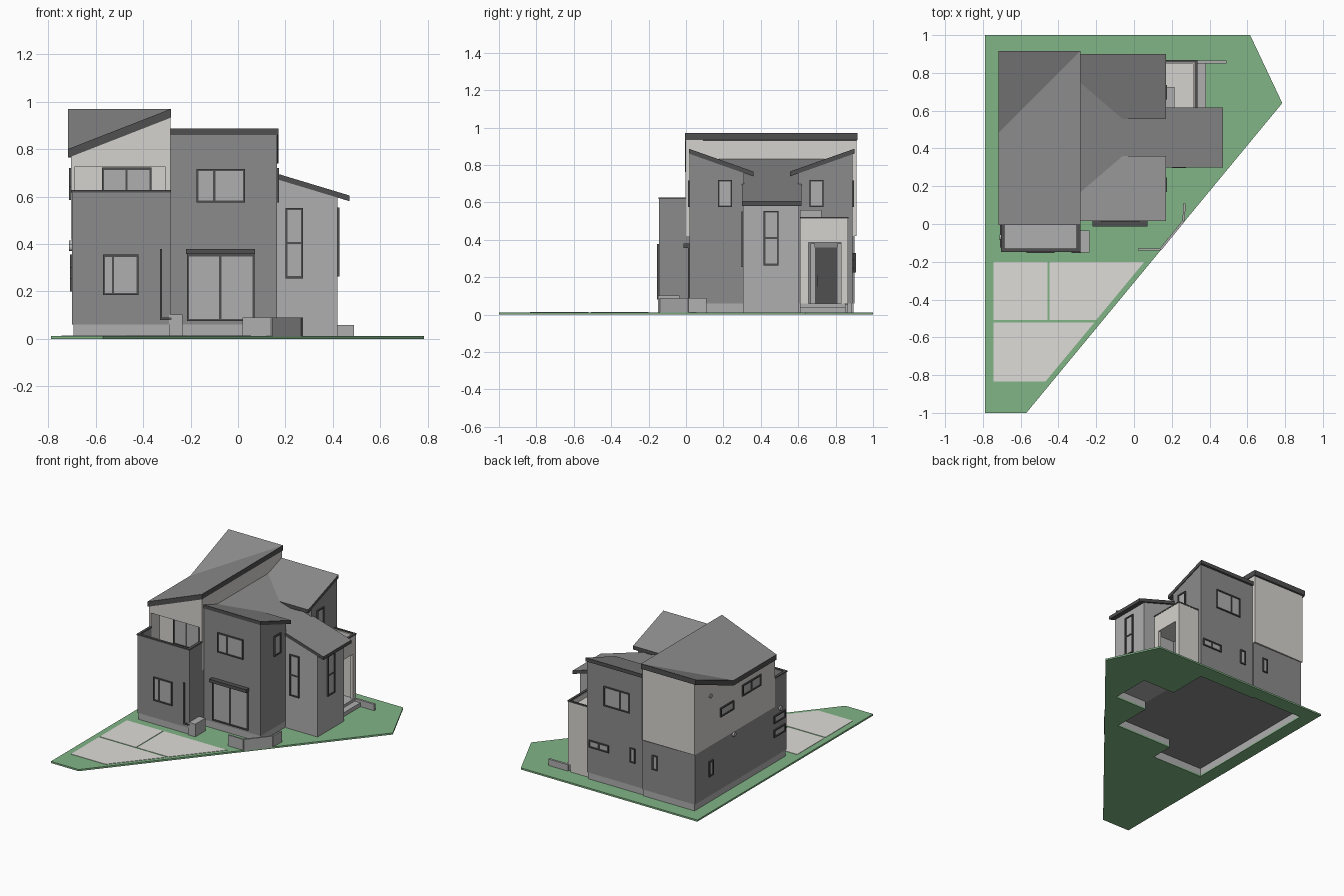
import bpy, bmesh
from mathutils import Vector

if "Cube" in bpy.data.objects:
    bpy.data.objects.remove(bpy.data.objects["Cube"])


def mat(name, r, g, b):
    m = bpy.data.materials.new(name)
    m.diffuse_color = (r, g, b, 1)
    m.use_nodes = True
    m.node_tree.nodes["Principled BSDF"].inputs["Base Color"].default_value = m.diffuse_color
    return m


GREEN = mat("grass", .22, .46, .24)
PAVE = mat("paving", .74, .72, .68)
WALL = mat("dark_wall", .26, .26, .26)
CREAM = mat("cream_wall", .66, .65, .61)
LIGHT = mat("light_grey", .43, .43, .43)
ROOF = mat("roof_grey", .26, .26, .26)
TRIM = mat("dark_trim", .08, .08, .08)


def finish(name, bm, *mats):
    bmesh.ops.recalc_face_normals(bm, faces=bm.faces)
    if len(mats) > 1:  # second material on edges and underside
        for f in bm.faces:
            f.normal_update()
            f.material_index = 0 if f.normal.z > .5 else 1
    me = bpy.data.meshes.new(name)
    bm.to_mesh(me)
    bm.free()
    for m in mats:
        me.materials.append(m)
    ob = bpy.data.objects.new(name, me)
    bpy.context.collection.objects.link(ob)
    return ob


def prism(name, pts, faces, mats, drop=None, base=None):
    """Top surface extruded down by a drop, or down to a base height."""
    bm = bmesh.new()
    vs = [bm.verts.new(p) for p in pts]
    fs = [bm.faces.new([vs[i] for i in f]) for f in faces]
    new = bmesh.ops.extrude_face_region(bm, geom=fs, use_keep_orig=True)["geom"]
    for v in new:
        if isinstance(v, bmesh.types.BMVert):
            v.co.z = base if drop is None else v.co.z - drop
    return finish(name, bm, *mats)


def plate(name, outline, z0, z1, m):
    return prism(name, [(x, y, z1) for x, y in outline], [range(len(outline))], [m], base=z0)


def boxes(name, m, *dims):
    bm = bmesh.new()
    for x0, x1, y0, y1, z0, z1 in dims:
        vs = bmesh.ops.create_cube(bm, size=1)["verts"]
        for v in vs:
            v.co = Vector(((x0 + x1) / 2 + v.co.x * (x1 - x0),
                           (y0 + y1) / 2 + v.co.y * (y1 - y0),
                           (z0 + z1) / 2 + v.co.z * (z1 - z0)))
    return finish(name, bm, m)


def window(name, axis, p, s, u0, u1, z0, z1, mull=None, transom=None, w=.009):
    """Framed window on the plane axis = p, facing direction s."""
    def bar(a, b, c, d, depth):
        lo, hi = sorted((p - s * .004, p + s * depth))
        return (lo, hi, a, b, c, d) if axis == 'x' else (a, b, lo, hi, c, d)
    bars = [bar(u0, u0 + w, z0, z1, .009), bar(u1 - w, u1, z0, z1, .009),
            bar(u0, u1, z0, z0 + w, .009), bar(u0, u1, z1 - w, z1, .009)]
    if mull is not None:
        bars.append(bar(mull - w / 2, mull + w / 2, z0, z1, .008))
    if transom is not None:
        bars.append(bar(u0, u1, transom - w / 2, transom + w / 2, .008))
    boxes(name + "_frame", TRIM, *bars)
    boxes(name + "_pane", LIGHT, bar(u0 + .002, u1 - .002, z0 + .002, z1 - .002, .003))


# Plot, with the house footprint cut out of it
foot = [(-.695, -.14), (-.29, -.14), (-.29, .025), (.16, .025), (.16, .31), (.415, .31),
        (.415, .6), (.16, .6), (.16, .885), (-.285, .885), (-.285, .895), (-.695, .895)]
lot = plate("plot", [(-.79, -1), (-.57, -1), (.785, .64), (.615, 1), (-.79, 1)], 0, .012, GREEN)
cutter = plate("footprint_cutter", foot, -.1, .1, GREEN)
cutter.hide_render = True
cutter.hide_set(True)
mod = lot.modifiers.new("hole", 'BOOLEAN')
mod.operation = 'DIFFERENCE'
mod.solver = 'EXACT'
mod.object = cutter

# Foundation walls
bm = bmesh.new()
lo = [bm.verts.new((x, y, 0)) for x, y in foot]
hi = [bm.verts.new((x, y, .065)) for x, y in foot]
for i in range(len(foot)):
    j = (i + 1) % len(foot)
    bm.faces.new((lo[i], lo[j], hi[j], hi[i]))
finish("foundation", bm, LIGHT)

# Parking paving
for i, o in enumerate([
        [(-.745, -.2), (-.457, -.2), (-.457, -.508), (-.745, -.508)],
        [(-.447, -.2), (.055, -.2), (-.2, -.508), (-.447, -.508)],
        [(-.745, -.522), (-.21, -.522), (-.47, -.835), (-.745, -.835)]]):
    plate(f"paving_{i}", o, .01, .0145, PAVE)

# Left wing, lower storey with balcony
boxes("left_lower_storey", WALL, (-.7, -.285, -.145, .9, .06, .42))
boxes("balcony_parapet", WALL, (-.7, -.285, -.145, -.132, .42, .62),
      (-.7, -.687, -.132, 0, .42, .62), (-.303, -.285, -.132, 0, .42, .62))
boxes("balcony_cap", TRIM, (-.704, -.283, -.148, -.13, .618, .627),
      (-.704, -.685, -.13, 0, .618, .627), (-.305, -.283, -.13, 0, .618, .627))
boxes("balcony_floor", LIGHT, (-.69, -.3, -.135, .09, .42, .5))


# Left wing, upper storey under a valley roof
def zr(x, y):
    return .8 + .39 * max(x + .72, y - .48)


def valley(x0, x1, y0, y1, dz):
    xy = [(x0, y0), (x1, y0), (x1, x1 + 1.2), (x0, x0 + 1.2), (x0, y1), (x1, y1)]
    return [(x, y, zr(x, y) - dz) for x, y in xy]


prism("left_upper_storey", valley(-.705, -.2875, .09, .908, .02),
      [(0, 1, 2, 3), (3, 2, 5, 4)], [CREAM], base=.42)
prism("balcony_gable", [(x, y, zr(x, 0) - .02) for x, y in
      ((-.705, -.003), (-.285, -.003), (-.285, .092), (-.705, .092))],
      [(0, 1, 2, 3)], [CREAM], base=.725)
boxes("balcony_posts", CREAM, (-.705, -.69, -.003, .092, .42, .727),
      (-.305, -.285, -.003, .092, .42, .727))
prism("left_roof", valley(-.718, -.283, -.005, .917, 0),
      [(0, 1, 2, 3), (3, 2, 5, 4)], [ROOF, TRIM], drop=.037)

# Middle block: profile along y with a central dip
prof = [(.02, .06), (.89, .06), (.89, .868), (.6, .768), (.6, .65), (.31, .65), (.31, .768), (.02, .868)]
bm = bmesh.new()
f = bm.faces.new([bm.verts.new((-.287, y, z)) for y, z in prof])
ext = bmesh.ops.extrude_face_region(bm, geom=[f], use_keep_orig=True)["geom"]
bmesh.ops.translate(bm, vec=(.452, 0, 0), verts=[v for v in ext if isinstance(v, bmesh.types.BMVert)])
finish("middle_block", bm, WALL)

# Middle roofs, mirrored about y = 0.458
for name, fy in (("middle_roof_front", lambda y: y), ("middle_roof_back", lambda y: .916 - y)):
    pts = [(-.284, .015, .887), (.17, .015, .887), (.17, .36, .765), (-.06, .36, .765), (-.284, .168, .833)]
    prism(name, [(x, fy(y), z) for x, y, z in pts], [range(5)], [ROOF, TRIM], drop=.026)
# Low roof running out over the centre bay
prism("bay_roof", [(-.284, .168, .833), (-.06, .36, .765), (-.06, .556, .765), (-.284, .748, .833)],
      [(0, 1, 2, 3)], [ROOF, TRIM], drop=.026)
prism("bay_roof_outer", [(-.06, .3, .765), (.47, .3, .605), (.47, .618, .605), (-.06, .618, .765)],
      [(0, 1, 2, 3)], [ROOF, TRIM], drop=.024)
prism("centre_bay", [(.15, .305, .687), (.42, .305, .605), (.42, .605, .605), (.15, .605, .687)],
      [(0, 1, 2, 3)], [LIGHT], base=.06)
boxes("centre_bay_base", LIGHT, (.416, .42, .305, .605, .012, .06),
      (.165, .42, .305, .309, .012, .06), (.165, .42, .601, .605, .012, .06))

# Entrance porch with doorway opening
boxes("porch", CREAM, (.315, .335, .61, .655, .06, .515), (.315, .335, .83, .866, .06, .515),
      (.315, .335, .655, .83, .385, .515), (.165, .315, .846, .866, .012, .515),
      (.165, .315, .61, .846, .385, .48))
boxes("porch_cap", TRIM, (.32, .337, .61, .868, .513, .522), (.165, .32, .855, .868, .513, .522))
boxes("porch_roof_box", LIGHT, (.165, .215, .61, .725, .48, .56))
boxes("porch_step", LIGHT, (.165, .335, .61, .85, .012, .06), (.335, .38, .61, .85, .012, .04))
boxes("entrance_wall", LIGHT, (.335, .49, .85, .866, .012, .058))
boxes("door", TRIM, (.16, .172, .69, .81, .06, .36))
boxes("door_frame", LIGHT, (.16, .175, .665, .69, .06, .38), (.16, .175, .81, .83, .06, .38))
boxes("door_handle", LIGHT, (.172, .182, .7, .706, .15, .21))

# Garden wall along the diagonal boundary
path = [Vector(p) for p in ((.02, -.135), (.14, -.135), (.262, .015), (.268, .11))]
for i, (a, b) in enumerate(zip(path, path[1:])):
    d = (b - a).normalized()
    n = Vector((-d.y, d.x)) * .006
    plate(f"garden_wall_{i}", [a - n, b - n, b + n, a + n], .01, .09, LIGHT)

# Canopy, corner box and downpipe
boxes("canopy", TRIM, (-.22, .072, -.013, .022, .357, .38))
boxes("corner_box", LIGHT, (-.292, -.235, -.15, -.035, .012, .103))
boxes("downpipe", TRIM, (-.33, -.32, -.154, -.144, .08, .378), (-.33, -.28, -.154, -.144, .08, .09))

# Windows: name, axis, plane, direction, span, heights, mullion, transom
window("front_left_window", 'y', -.145, -1, -.57, -.42, .185, .355, -.527)
window("balcony_door", 'y', .09, -1, -.575, -.365, .5, .722, -.47)
window("terrace_door", 'y', .02, -1, -.215, .07, .075, .357, -.075)
window("bay_front_window", 'y', .305, -1, .2, .275, .255, .552, None, .405)
window("bay_side_window", 'x', .42, 1, .415, .495, .263, .555, None, .41)
for side, p, s in (("front", .02, -1), ("back", .89, 1)):
    window(f"{side}_upper_window", 'y', p, s, -.175, .03, .575, .717, -.1)
for side, u in (("front", .17), ("back", .66)):
    window(f"right_{side}_window", 'x', .165, 1, u, u + .076, .575, .72)
window("back_slot_window", 'y', .89, 1, -.01, .147, .245, .298, .07)
window("back_narrow_window_a", 'y', .89, 1, -.22, -.178, .225, .33)
window("back_narrow_window_b", 'y', .9, 1, -.405, -.363, .225, .33)
window("left_upper_window", 'x', -.705, -1, .16, .37, .64, .72, .265)
window("left_slot_window", 'x', -.705, -1, .47, .62, .585, .65)
window("left_narrow_window", 'x', -.7, -1, .695, .745, .2, .31)
for i, z in enumerate((.2, .3)):
    window(f"left_low_slot_{i}", 'x', -.7, -1, -.125, .005, z, z + .055)

# Round wall vents
for i, (y, z) in enumerate(((.73, .78), (.46, .4), (-.07, .385))):
    bpy.ops.mesh.primitive_cylinder_add(vertices=16, radius=.015, depth=.02, location=(-.703, y, z),
                                        rotation=(0, 1.5708, 0))
    bpy.context.object.name = f"wall_vent_{i}"
    bpy.context.object.data.materials.append(LIGHT)
